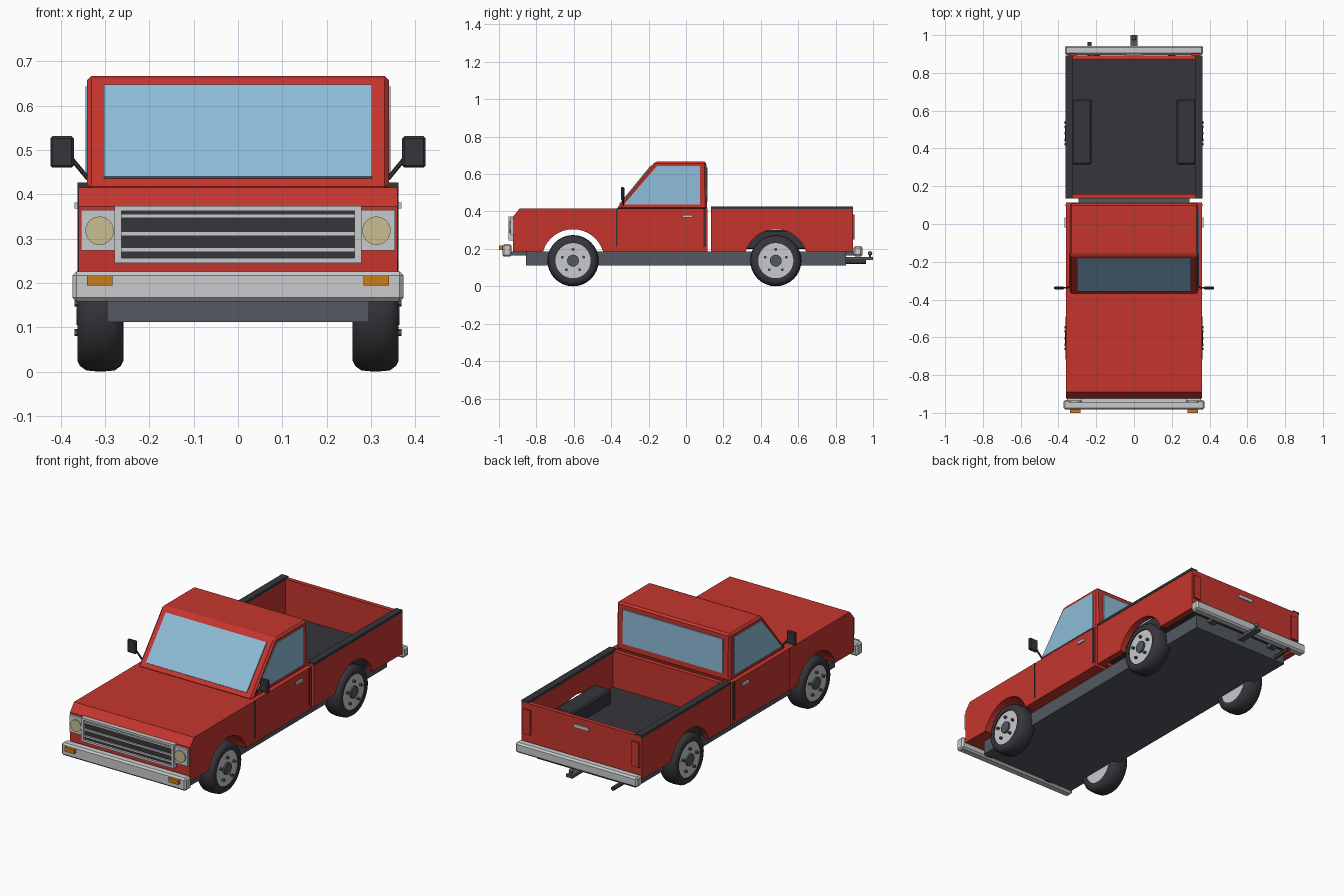
import bpy, bmesh, math
from mathutils import Vector, Matrix

if "Cube" in bpy.data.objects:
    bpy.data.objects.remove(bpy.data.objects["Cube"], do_unlink=True)


def make_mat(name, rgb):
    m = bpy.data.materials.new(name)
    m.use_nodes = True
    m.diffuse_color = (*rgb, 1)
    m.node_tree.nodes["Principled BSDF"].inputs["Base Color"].default_value = (*rgb, 1)
    return m


RED = make_mat("red paint", (0.56, 0.036, 0.027))
GLASS = make_mat("blue glass", (0.27, 0.51, 0.69))
DARK = make_mat("black rubber", (0.037, 0.036, 0.043))
GREY = make_mat("frame grey", (0.085, 0.1, 0.115))
CHROME = make_mat("light chrome", (0.58, 0.585, 0.6))
CREAM = make_mat("headlight cream", (0.58, 0.51, 0.29))
ORANGE = make_mat("signal orange", (0.6, 0.2, 0.015))


def finish(name, bm, mat, bevel=0, smooth=False):
    bmesh.ops.recalc_face_normals(bm, faces=bm.faces)
    me = bpy.data.meshes.new(name)
    bm.to_mesh(me)
    bm.free()
    me.materials.append(mat)
    ob = bpy.data.objects.new(name, me)
    bpy.context.collection.objects.link(ob)
    if bevel:
        mod = ob.modifiers.new("Bevel", "BEVEL")
        mod.width = bevel
        mod.segments = 1
    if smooth:
        bpy.ops.object.select_all(action="DESELECT")
        ob.select_set(True)
        bpy.context.view_layer.objects.active = ob
        bpy.ops.object.shade_smooth_by_angle(angle=math.radians(35))
    return ob


def box(name, x, y, z, mat, bevel=0):
    """Box from (min, max) pairs."""
    bm = bmesh.new()
    bmesh.ops.create_cube(bm, size=1)
    for v in bm.verts:
        v.co = [r[0] if c < 0 else r[1] for c, r in zip(v.co, (x, y, z))]
    return finish(name, bm, mat, bevel)


def prism(name, profile, x0, x1, mat, bevel=0):
    """Side profile of (y, z) points drawn out from x0 to x1."""
    bm = bmesh.new()
    face = bm.faces.new([bm.verts.new((x0, y, z)) for y, z in profile])
    new = bmesh.ops.extrude_face_region(bm, geom=[face])["geom"]
    for v in new:
        if isinstance(v, bmesh.types.BMVert):
            v.co.x = x1
    return finish(name, bm, mat, bevel)


def rod(name, a, b, r, mat, sides=12):
    a, b = Vector(a), Vector(b)
    bm = bmesh.new()
    turn = (b - a).to_track_quat("Z", "Y").to_matrix().to_4x4()
    bmesh.ops.create_cone(bm, cap_ends=True, segments=sides, radius1=r, radius2=r,
                          depth=(b - a).length,
                          matrix=Matrix.Translation((a + b) / 2) @ turn)
    return finish(name, bm, mat, smooth=sides > 8)


def lathe(name, profile, y, z, mat, sides=32):
    """Closed (x, radius) profile spun about a sideways axle."""
    bm = bmesh.new()
    rings = []
    for i in range(sides):
        a = 2 * math.pi * i / sides
        rings.append([bm.verts.new((x, y + r * math.cos(a), z + r * math.sin(a)))
                      for x, r in profile])
    n = len(profile)
    for i in range(sides):
        p, q = rings[i], rings[(i + 1) % sides]
        for j in range(n):
            k = (j + 1) % n
            bm.faces.new((p[j], p[k], q[k], q[j]))
    return finish(name, bm, mat, smooth=True)


def span(s, a, b):
    return tuple(sorted((s * a, s * b)))


FRONT_Y, REAR_Y, AXLE_Z, ARCH_R = -0.604, 0.48, 0.137, 0.168
SILL, BELT, W = 0.187, 0.415, 0.36


def arch(yc, steps=16):
    start = math.asin((SILL - AXLE_Z) / ARCH_R)
    angles = [math.pi - start - (math.pi - 2 * start) * i / steps for i in range(steps + 1)]
    return [(yc + ARCH_R * math.cos(a), AXLE_Z + ARCH_R * math.sin(a)) for a in angles]


# Chassis and lower front body
box("chassis", (-0.295, 0.295), (-0.855, 0.855), (0.112, SILL), GREY)
prism("front_body", [(-0.925, SILL)] + arch(FRONT_Y) +
      [(0.115, SILL), (0.115, BELT), (-0.89, BELT), (-0.925, 0.372)], -W, W, RED)

# Cab with windows
prism("cab", [(-0.375, 0.41), (-0.165, 0.667), (0.108, 0.667), (0.112, 0.41)],
      -0.34, 0.34, RED, 0.01)
slope = Vector((0.21, 0.257)).normalized()
out = Vector((-slope.y, slope.x)) * 0.004
low, high = Vector((-0.355, 0.437)), Vector((-0.185, 0.645))
prism("windshield", [low - out, high - out, high + out, low + out], -0.302, 0.302, GLASS)
box("rear_window", (-0.3, 0.3), (0.108, 0.115), (0.45, 0.635), GLASS)

# Cargo bed
box("bed_floor", (-0.33, 0.33), (0.14, 0.88), (0.205, 0.225), DARK)
box("bed_front_wall", (-0.33, 0.33), (0.135, 0.16), (SILL, 0.42), RED)
box("tailgate", (-0.35, 0.35), (0.87, 0.893), (SILL, 0.418), RED)
box("tailgate_handle", (-0.045, 0.045), (0.89, 0.899), (0.365, 0.383), CHROME)

# Parts that repeat on both sides
for s, side in ((1, "left"), (-1, "right")):
    prism(side + "_side_window", [(-0.333, 0.437), (-0.155, 0.643), (0.075, 0.643),
                                  (0.075, 0.437)], s * 0.336, s * 0.344, GLASS)
    prism(side + "_bed_side", [(0.135, SILL)] + arch(REAR_Y) +
          [(0.893, SILL), (0.893, 0.415), (0.135, 0.415)], s * 0.325, s * W, RED)
    box(side + "_bed_rail", span(s, 0.323, 0.362), (0.135, 0.893), (0.412, 0.426), DARK)
    box(side + "_wheel_well", span(s, 0.225, 0.327), (0.315, 0.66), (0.2, 0.3), DARK, 0.008)
    for y, wide in ((-0.37, 0.003), (0.1, 0.006)):
        box(side + "_door_seam", span(s, 0.35, 0.362), (y - wide, y + wide),
            (0.21, BELT), DARK)
    box(side + "_door_handle", span(s, 0.355, 0.369), (-0.018, 0.034), (0.368, 0.382), CHROME)
    box(side + "_tail_light", span(s, 0.305, 0.348), (0.885, 0.902), (0.25, 0.385), RED)
    box(side + "_mirror", span(s, 0.37, 0.423), (-0.347, -0.33), (0.46, 0.531), DARK, 0.005)
    rod(side + "_mirror_arm", (s * 0.338, -0.335, 0.435), (s * 0.375, -0.338, 0.48),
        0.005, DARK, 6)
    box(side + "_headlight_panel", span(s, 0.27, 0.354), (-0.938, -0.92), (0.273, 0.364), CHROME)
    rod(side + "_headlight", (s * 0.312, -0.93, 0.318), (s * 0.312, -0.945, 0.318),
        0.032, CREAM, 24)
    box(side + "_turn_signal", span(s, 0.283, 0.34), (-1.0, -0.97), (0.194, 0.217), ORANGE)

# Grille: dark panel, frame and bars
box("grille_panel", (-0.27, 0.27), (-0.936, -0.92), (0.25, 0.37), DARK)
for x in (span(1, 0.263, 0.278), span(-1, 0.263, 0.278)):
    box("grille_frame_side", x, (-0.948, -0.92), (0.245, 0.374), CHROME)
for z in ((0.245, 0.256), (0.362, 0.374)):
    box("grille_frame_rail", (-0.278, 0.278), (-0.948, -0.92), z, CHROME)
for z in (0.275, 0.311, 0.351):
    box("grille_bar", (-0.265, 0.265), (-0.944, -0.925), (z - 0.005, z + 0.005), CHROME)

# Bumpers, tow hitch and exhaust
box("front_bumper", (-0.373, 0.373), (-0.982, -0.932), (0.158, 0.226), CHROME, 0.009)
box("rear_bumper", (-0.366, 0.366), (0.895, 0.943), (0.16, 0.215), CHROME, 0.009)
for x in (-0.2, 0.2):
    box("front_bumper_bracket", (x - 0.02, x + 0.02), (-0.94, -0.84), (0.165, 0.185), GREY)
    box("rear_bumper_bracket", (x - 0.02, x + 0.02), (0.84, 0.91), (0.165, 0.185), GREY)
box("hitch_bar", (-0.018, 0.018), (0.85, 1.0), (0.141, 0.157), GREY)
rod("hitch_post", (0, 0.984, 0.15), (0, 0.984, 0.172), 0.006, GREY)
bm = bmesh.new()
bmesh.ops.create_uvsphere(bm, u_segments=12, v_segments=8, radius=0.012,
                          matrix=Matrix.Translation((0, 0.984, 0.176)))
finish("hitch_ball", bm, GREY, smooth=True)
rod("exhaust_pipe", (-0.235, 0.8, 0.131), (-0.235, 0.963, 0.131), 0.011, DARK)

# Wheels: tire, rim, hub and five lug nuts
for s in (1, -1):
    for y in (FRONT_Y, REAR_Y):
        lathe("tire", [(s * x, r) for x, r in (
            (0.26, 0.094), (0.258, 0.112), (0.264, 0.124), (0.278, 0.134), (0.31, 0.137),
            (0.342, 0.134), (0.356, 0.124), (0.362, 0.112), (0.36, 0.094))], y, AXLE_Z, DARK)
        rod("rim", (s * 0.264, y, AXLE_Z), (s * 0.355, y, AXLE_Z), 0.096, CHROME, 32)
        rod("hub", (s * 0.35, y, AXLE_Z), (s * 0.364, y, AXLE_Z), 0.032, GREY, 16)
        for i in range(5):
            a = math.pi / 2 + i * math.tau / 5
            ly, lz = y + 0.06 * math.cos(a), AXLE_Z + 0.06 * math.sin(a)
            rod("lug_nut", (s * 0.35, ly, lz), (s * 0.368, ly, lz), 0.008, GREY, 6)
    # Axle stubs reach from the chassis to the wheels
for y in (FRONT_Y, REAR_Y):
    rod("axle", (-0.28, y, AXLE_Z), (0.28, y, AXLE_Z), 0.015, GREY)
